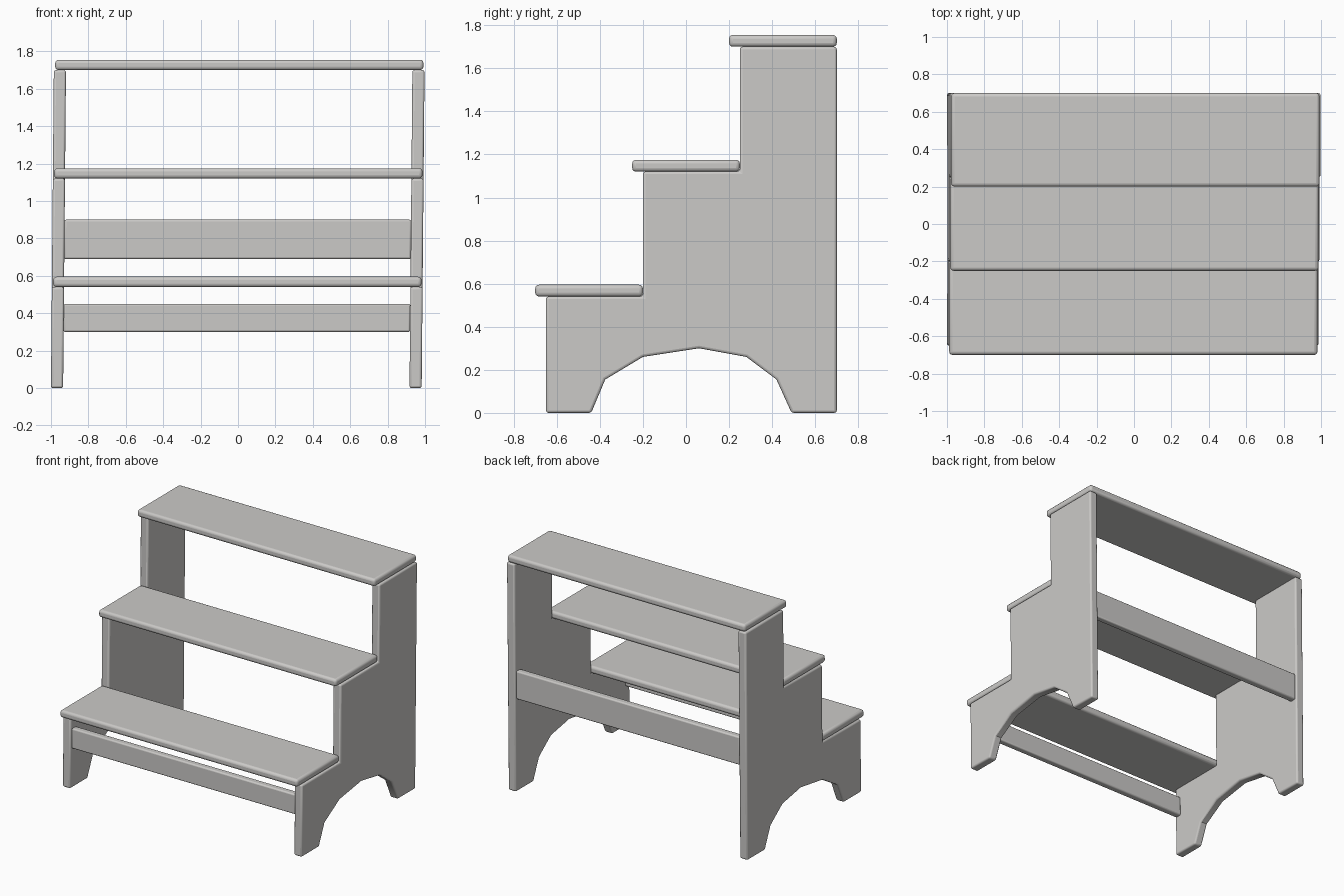
import bpy
import bmesh
from mathutils import Vector

cube = bpy.data.objects.get("Cube")
if cube:
    bpy.data.objects.remove(cube, do_unlink=True)

LEAN = 0.009  # slight sideways lean of the whole frame

paint = bpy.data.materials.new("warm_grey_paint")
paint.use_nodes = True
colour = (0.6, 0.59, 0.575, 1)
paint.diffuse_color = colour
paint.node_tree.nodes["Principled BSDF"].inputs["Base Color"].default_value = colour


def board(name, x0, x1, outline, radius):
    """Extrude a (y, z) outline from x0 to x1 and round its edges."""
    bm = bmesh.new()
    face = bm.faces.new([bm.verts.new((x0, y, z)) for y, z in outline])
    extruded = bmesh.ops.extrude_face_region(bm, geom=[face])["geom"]
    moved = [v for v in extruded if isinstance(v, bmesh.types.BMVert)]
    bmesh.ops.translate(bm, verts=moved, vec=Vector((x1 - x0, 0, 0)))
    bmesh.ops.recalc_face_normals(bm, faces=bm.faces)
    for v in bm.verts:
        v.co.x += LEAN * v.co.z
    mesh = bpy.data.meshes.new(name)
    bm.to_mesh(mesh)
    bm.free()
    mesh.materials.append(paint)
    obj = bpy.data.objects.new(name, mesh)
    bpy.context.collection.objects.link(obj)
    bevel = obj.modifiers.new("rounded_edges", 'BEVEL')
    bevel.width = radius
    bevel.segments = 3
    bevel.limit_method = 'ANGLE'
    bevel.angle_limit = 0.7
    bpy.ops.object.select_all(action='DESELECT')
    obj.select_set(True)
    bpy.context.view_layer.objects.active = obj
    bpy.ops.object.shade_smooth_by_angle(angle=0.6)
    return obj


def rectangle(y0, y1, z0, z1):
    return [(y0, z0), (y1, z0), (y1, z1), (y0, z1)]


# Stepped side panels with an arched cutout between the feet
arch = [(-.44, 0), (-.375, .155), (-.2, .26), (.06, .3),
        (.28, .26), (.42, .155), (.49, 0)]
steps = [(.7, 0), (.7, 1.7), (.25, 1.7), (.25, 1.12),
         (-.2, 1.12), (-.2, .54), (-.65, .54)]
outline = [(-.65, 0)] + arch + steps
board("right_side_panel", -1.0, -.935, outline, .012)
board("left_side_panel", .917, .982, outline, .012)

# Treads
for i, name in enumerate(("lower_tread", "middle_tread", "upper_tread")):
    y, z = -.7 + .45 * i, .54 + .58 * i
    board(name, -.993, .976, rectangle(y, y + .5, z, z + .055), .018)

# Cross rails between the panels
board("front_rail", -.936, .918, rectangle(-.64, -.59, .3, .45), .01)
board("back_rail", -.936, .918, rectangle(.64, .69, .69, .9), .01)
